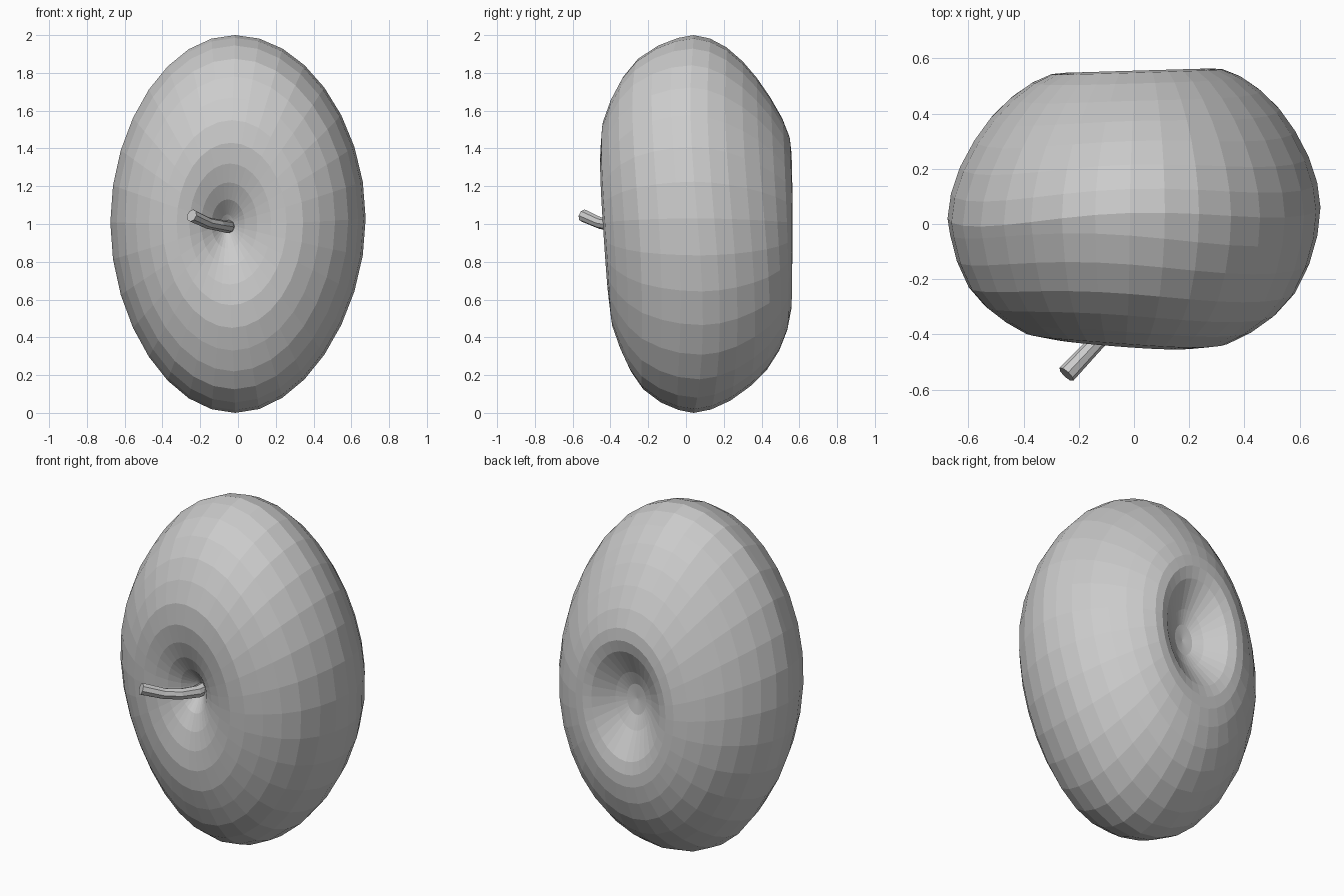
import bpy, bmesh
from math import sin, cos, tau
from mathutils import Vector

if "Cube" in bpy.data.objects:
    bpy.data.objects.remove(bpy.data.objects["Cube"])


def loft(name, rings, start=None, end=None):
    """Skin closed rings of points; optional tips close the ends, else flat caps."""
    bm = bmesh.new()
    loops = [[bm.verts.new(p) for p in ring] for ring in rings]
    n = len(loops[0])
    for a, b in zip(loops, loops[1:]):
        for i in range(n):
            j = (i + 1) % n
            bm.faces.new((a[i], a[j], b[j], b[i]))
    for loop, tip in ((loops[0], start), (loops[-1], end)):
        if tip is None:
            bm.faces.new(loop)
        else:
            v = bm.verts.new(tip)
            for i in range(n):
                bm.faces.new((loop[i], loop[(i + 1) % n], v))
    bmesh.ops.recalc_face_normals(bm, faces=bm.faces)
    mesh = bpy.data.meshes.new(name)
    bm.to_mesh(mesh)
    bm.free()
    obj = bpy.data.objects.new(name, mesh)
    bpy.context.collection.objects.link(obj)
    return obj


# Fruit body: (y, relative radius) from the stem hollow round to the back hollow
profile = [(-.27, .05), (-.335, .13), (-.38, .22), (-.41, .32), (-.423, .43),
           (-.41, .55), (-.367, .67), (-.312, .78), (-.24, .875), (-.14, .945),
           (-.04, .985), (.04, 1), (.13, .982), (.225, .935), (.32, .86),
           (.40, .775), (.47, .67), (.523, .56), (.552, .46), (.556, .39),
           (.54, .32), (.50, .245), (.46, .17), (.43, .09)]


def body_ring(y, r, sides=32):
    ring = []
    for i in range(sides):
        a = tau * i / sides
        c, s = r * cos(a), r * sin(a)
        taper = 1 - .07 * s * s * (1 - .4 * s * s)   # egg-like ends
        shift = -.06 * (1 - r) if y < 0 else .02 * (1 - r)
        if y < 0:                                    # front face tilts up and right
            tilt = -.065 * s * (1 - s * s) - .05 * c * (1 - c * c)
        else:                                        # back stays upright at the lip
            tilt = -.085 * s * (1 - s * s) * min(1, max(0, (r - .42) * 3)) + .02 * c
        ring.append((.676 * c * taper + shift - .015 * s * s,
                     y + tilt, 1 + s + .03 * c * c * (1 if c > 0 else .3)))
    return ring


loft("fruit_body", [body_ring(y, r) for y, r in profile],
     start=(-.06, -.24, 1.0), end=(.02, .42, 1.0))

# Stem: eight-sided bent tube flaring slightly at the tip
path = [Vector(p) for p in ((-.04, -.19, .99), (-.055, -.30, .985),
                            (-.10, -.39, .993), (-.16, -.455, 1.005),
                            (-.245, -.545, 1.045))]
radii = [.036, .034, .031, .031, .034]
rings = []
for k, (p, rad) in enumerate(zip(path, radii)):
    d = (path[min(k + 1, 4)] - path[max(k - 1, 0)]).normalized()
    u = d.cross(Vector((0, 0, 1))).normalized()
    v = u.cross(d)
    rings.append([p + rad * (u * cos(tau * i / 8) + v * sin(tau * i / 8)) for i in range(8)])
loft("stem", rings)
